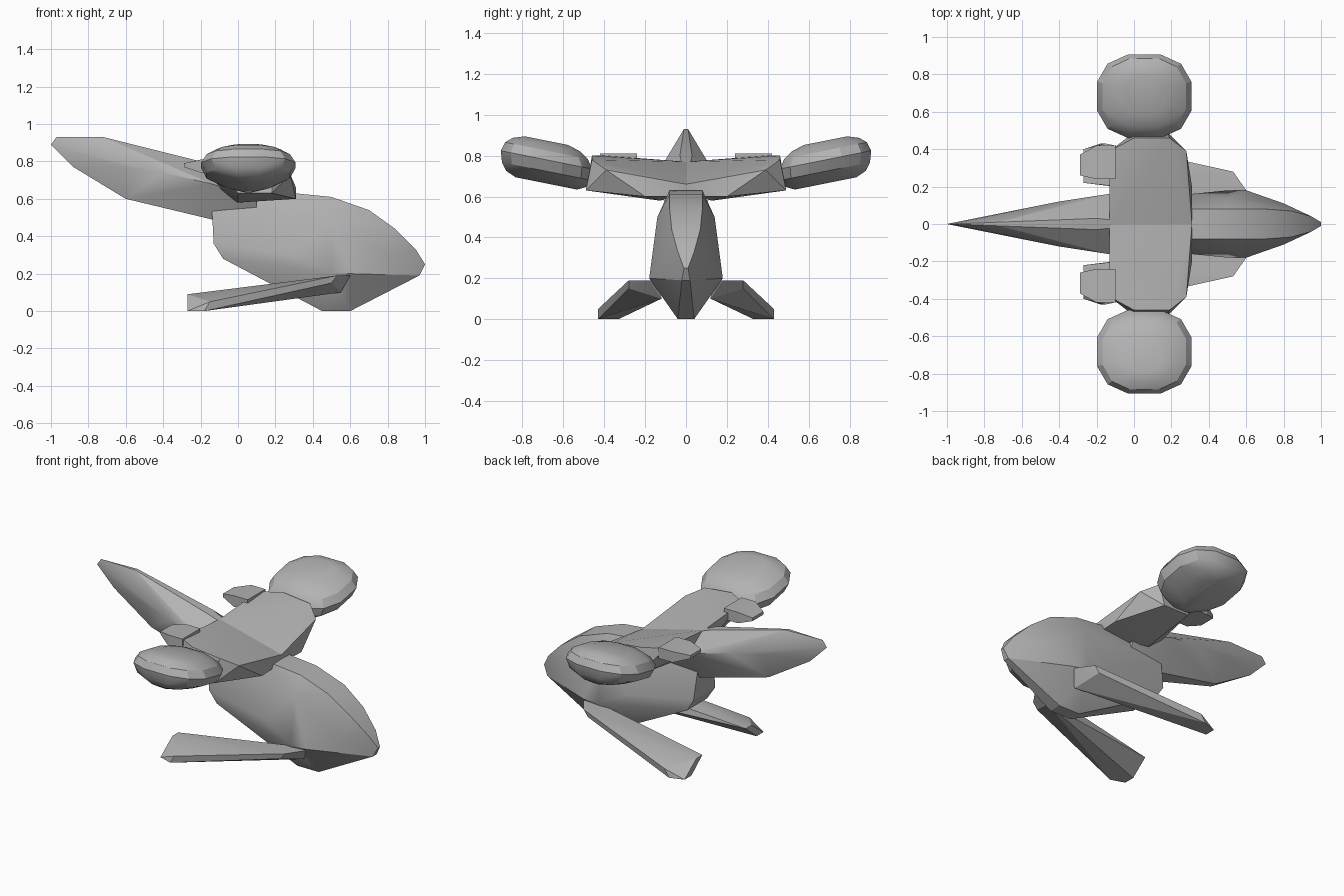
import bpy, bmesh, math

cube = bpy.data.objects.get("Cube")
if cube:
    bpy.data.objects.remove(cube)

shade = (.45, .45, .45, 1)
grey = bpy.data.materials.new("plain_grey")
grey.use_nodes = True
grey.diffuse_color = shade
grey.node_tree.nodes["Principled BSDF"].inputs["Base Color"].default_value = shade


def hull(name, points, smooth=24):
    """Faceted solid wrapped around a few points."""
    bm = bmesh.new()
    for p in points:
        bm.verts.new(p)
    res = bmesh.ops.convex_hull(bm, input=bm.verts)
    loose = {g for g in res["geom_interior"] + res["geom_unused"]
             if isinstance(g, bmesh.types.BMVert)}
    bmesh.ops.delete(bm, geom=list(loose), context='VERTS')
    bmesh.ops.recalc_face_normals(bm, faces=bm.faces)
    mesh = bpy.data.meshes.new(name)
    bm.to_mesh(mesh)
    bm.free()
    mesh.materials.append(grey)
    obj = bpy.data.objects.new(name, mesh)
    bpy.context.collection.objects.link(obj)
    bpy.ops.object.select_all(action='DESELECT')
    obj.select_set(True)
    bpy.context.view_layer.objects.active = obj
    bpy.ops.object.shade_smooth_by_angle(angle=math.radians(smooth))


def mirrored(points):
    return [(x, -y, z) for x, y, z in points]


def symmetric(name, points):
    """One solid that straddles the centre line."""
    hull(name, points + mirrored(points))


def pair(name, points):
    """The same solid on both sides of the centre line."""
    hull("rear_side_" + name, points)
    hull("front_side_" + name, mirrored(points))


def signed_power(value, power):
    return math.copysign(abs(value) ** power, value)


# Fuselage: narrow roof, wide lower flank, flat keel, pointed nose
roof = [(-.14, .08, .55), (.3, .08, .63), (.5, .08, .61), (.7, .08, .54), (.84, .07, .44)]
flank = [(-.13, .11, .36), (.3, .16, .3), (.5, .18, .2), (.6, .18, .2), (.5, .14, .5), (.8, .11, .3)]
keel = [(-.08, .1, .28), (.45, .04, 0), (.6, .04, 0)]
nose = [(.95, .04, .33), (1, .01, .25), (.97, .02, .19)]
symmetric("body", roof + flank + keel + nose)

# Tail boom: ridge on top, widest along the chine, blade-like rear tip
ridge = [(-1, 0, .89), (-.97, 0, .93), (-.72, .01, .93), (-.2, .03, .8), (.1, 0, .68)]
chine = [(-.6, .08, .77), (-.4, .12, .74), (-.14, .16, .68), (.1, .12, .6)]
underside = [(-.88, 0, .77), (-.6, .02, .6), (-.14, .06, .49), (.1, .08, .53)]
symmetric("tail_boom", ridge + chine + underside)

# Wings rising outward, high at the back and low along the leading edge
root = [(-.13, 0, .77), (.31, 0, .66), (-.13, 0, .66), (.3, 0, .6)]
belly = [(0, .13, .58), (.31, .2, .6), (0, .49, .63), (.18, .49, .63)]
outer_edge = [(-.13, .39, .8), (0, .46, .8), (.19, .46, .78), (.28, .39, .73)]
pair("wing", root + belly + outer_edge)

# Slim stubs behind the wings: a tapered tip set into a deeper block
tip = [(-.29, y, z) for y in (.26, .37) for z in (.77, .79)]
block = [(x, y, z) for x in (-.2, -.1) for y in (.24, .42) for z in (.74, .81)]
pair("stub", tip + block)

# Tilted wingtip pods: rounded-square dome over an underside tapering to a keel
pod = []
for tilt in (-75, -50, -25, 5, 30, 50, 70):
    level = math.radians(tilt)
    spread = math.cos(level)
    length = spread ** (1.3 if tilt < 0 else .9) * .26
    width = spread ** (.3 if tilt < 0 else .7) * .23
    for step in range(12):
        turn = math.radians(15 + 30 * step)
        dx = length * signed_power(math.cos(turn), .8)
        dy = width * signed_power(math.sin(turn), .8)
        dz = .11 * math.sin(level) + dy / 5
        pod.append((.055 + dx, .683 + dy, .77 + dz))
pair("wingtip_pod", pod)

# Flat landing skids sloping back, down and outward
front_end = [(.6, .13, .19), (.6, .18, .19), (.53, .28, .19), (.5, .28, .15), (.55, .12, .1)]
rear_end = [(-.27, .22, .09), (-.27, .28, .09), (-.27, .33, 0), (-.27, .4, 0),
            (-.15, .43, .05), (-.18, .43, 0)]
pair("skid", front_end + rear_end)
